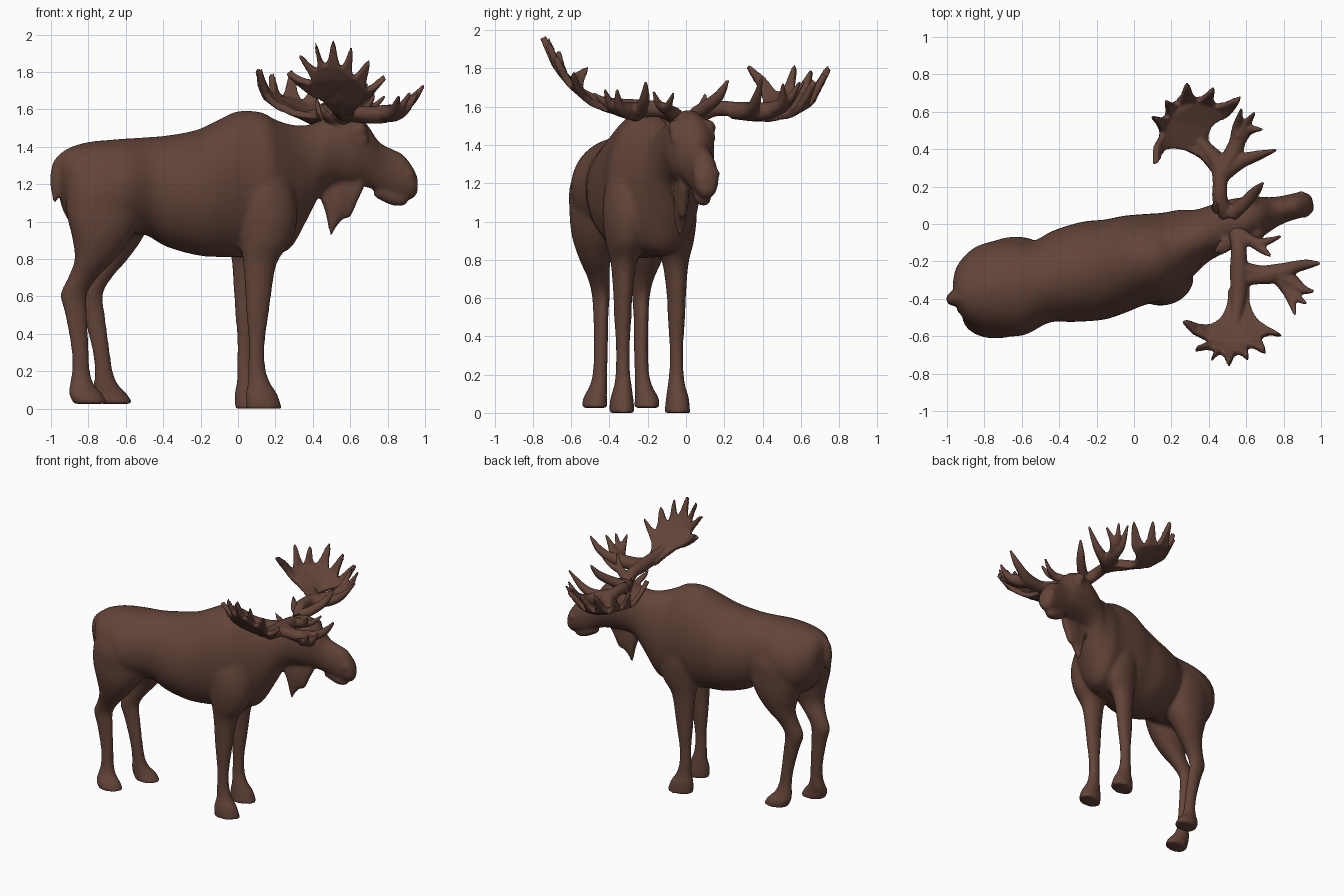
import bpy, bmesh, math
from mathutils import Vector

HEAD = Vector((0.976, 0.22, 0))      # direction the animal faces
LAT = Vector((-0.22, 0.976, 0))      # its left side
UP = Vector((0, 0, 1))

brown = bpy.data.materials.new("dark brown")
brown.diffuse_color = (0.125, 0.058, 0.041, 1)


def spline(rows, sub=4, closed=False):
    """Smooth curve of number rows through the given rows."""
    n, out = len(rows), []
    for i in range(n if closed else n - 1):
        p = [rows[j % n] if closed else rows[max(0, min(n - 1, j))] for j in range(i - 1, i + 3)]
        for k in range(sub):
            t = k / sub
            out.append([b + 0.5 * t * (c - a + t * (2 * a - 5 * b + 4 * c - d + t * (3 * (b - c) + d - a)))
                        for a, b, c, d in zip(*p)])
    return out if closed else out + [list(rows[-1])]


def loft(bm, rings, n=20):
    """Closed skin over elliptical rings given as (centre, u, v)."""
    loops = []
    for c, u, v in rings:
        loops.append([bm.verts.new(c + u * math.cos(2 * math.pi * i / n) + v * math.sin(2 * math.pi * i / n))
                      for i in range(n)])
    for a, b in zip(loops, loops[1:]):
        for i in range(n):
            bm.faces.new((a[i], a[(i + 1) % n], b[(i + 1) % n], b[i]))
    bm.faces.new(loops[0][::-1])
    bm.faces.new(loops[-1])


def trunk(bm, rows):
    """Upright sections: x, y, top, bottom, half width."""
    loft(bm, [(Vector((x, y, (t + b) / 2)), LAT * w, UP * (t - b) / 2) for x, y, t, b, w in spline(rows)], 40)


def leg_pair(bm, rows, mid, ahead):
    """Level sections x, y, z, half length, half width; the left leg is mirrored at y = mid and moved ahead."""
    rows = spline(rows)
    loft(bm, [(Vector((x, y, z)), HEAD * a, LAT * b) for x, y, z, a, b in rows], 28)
    loft(bm, [(Vector((x + ahead(z), 2 * mid - y, z)), HEAD * a, LAT * b) for x, y, z, a, b in rows], 28)


def tube(bm, pts, flat=1.0):
    """Round branch through (x, y, z, radius) points."""
    pts = spline(pts, 3)
    ps = [Vector(p[:3]) for p in pts]
    rings = []
    for i, p in enumerate(ps):
        q = (ps[min(i + 1, len(ps) - 1)] - ps[max(i - 1, 0)]).to_track_quat('Z', 'Y')
        r = max(pts[i][3], 0.006)
        rings.append((p, q @ Vector((r, 0, 0)), q @ Vector((0, r * flat, 0))))
    loft(bm, rings, 12)


def ball(bm, c, r):
    ret = bmesh.ops.create_icosphere(bm, subdivisions=2, radius=r)
    bmesh.ops.translate(bm, verts=ret['verts'], vec=c)


def palm(bm, outline, thick=0.035):
    """Thick plate from a rounded outline of (x, y, z) points."""
    f = bm.faces.new([bm.verts.new(p) for p in spline(outline, 3, True)])
    f.normal_update()
    if f.normal.z < 0:
        f.normal_flip()
    faces = bmesh.ops.triangulate(bm, faces=[f])['faces']
    bmesh.ops.solidify(bm, geom=faces, thickness=thick)


def finish(bm, name, voxel, smooth):
    bmesh.ops.recalc_face_normals(bm, faces=bm.faces[:])
    me = bpy.data.meshes.new(name)
    bm.to_mesh(me)
    bm.free()
    me.materials.append(brown)
    ob = bpy.data.objects.new(name, me)
    bpy.context.collection.objects.link(ob)
    m = ob.modifiers.new("blend", 'REMESH')
    m.mode, m.voxel_size, m.use_smooth_shade = 'VOXEL', voxel, True
    s = ob.modifiers.new("soften", 'SMOOTH')
    s.factor, s.iterations = 0.5, smooth
    return ob


# torso, neck and head
bm = bmesh.new()
trunk(bm, [
    (-0.955, -0.40, 1.34, 1.17, 0.07), (-0.91, -0.385, 1.39, 1.02, 0.165), (-0.80, -0.36, 1.425, 0.92, 0.24),
    (-0.65, -0.34, 1.44, 0.92, 0.262), (-0.50, -0.31, 1.45, 0.93, 0.222), (-0.38, -0.28, 1.46, 0.865, 0.25),
    (-0.22, -0.25, 1.49, 0.82, 0.268), (-0.10, -0.225, 1.545, 0.81, 0.255), (0.0, -0.195, 1.59, 0.81, 0.245),
    (0.12, -0.175, 1.585, 0.82, 0.235), (0.20, -0.145, 1.545, 0.825, 0.21), (0.28, -0.10, 1.52, 0.86, 0.18),
    (0.36, -0.065, 1.515, 1.0, 0.145), (0.44, -0.03, 1.54, 1.15, 0.135), (0.52, 0.0, 1.575, 1.19, 0.13),
    (0.60, 0.02, 1.58, 1.19, 0.125), (0.68, 0.045, 1.53, 1.185, 0.105), (0.75, 0.065, 1.43, 1.16, 0.08),
    (0.82, 0.085, 1.39, 1.13, 0.07), (0.88, 0.10, 1.36, 1.12, 0.068), (0.93, 0.11, 1.295, 1.12, 0.06),
    (0.957, 0.115, 1.24, 1.15, 0.035)])
# lower lip
tube(bm, [(0.74, 0.065, 1.17, 0.04), (0.83, 0.085, 1.13, 0.045), (0.88, 0.095, 1.115, 0.035), (0.905, 0.1, 1.11, 0.015)])
# dewlap under the throat
trunk(bm, [(0.43, -0.04, 1.24, 1.15, 0.03), (0.47, -0.035, 1.25, 1.04, 0.035), (0.495, -0.03, 1.25, 0.92, 0.035),
           (0.52, -0.03, 1.25, 0.96, 0.035), (0.56, -0.02, 1.25, 1.01, 0.035), (0.60, -0.015, 1.25, 1.02, 0.03),
           (0.64, -0.01, 1.24, 1.11, 0.03), (0.67, 0.0, 1.23, 1.17, 0.02)])
# brows, eyes and nostrils
for s in (-1, 1):
    c = Vector((0.65, 0.035, 0))
    ball(bm, c + LAT * 0.095 * s + UP * 1.44, 0.03)
    ball(bm, c - HEAD * 0.02 + LAT * 0.085 * s + UP * 1.49, 0.045)
    ball(bm, Vector((0.905, 0.105, 1.25)) + LAT * 0.045 * s, 0.03)
# ears
tube(bm, [(0.50, 0.06, 1.52, 0.03), (0.44, 0.09, 1.59, 0.04), (0.415, 0.10, 1.68, 0.008)], 0.5)
tube(bm, [(0.52, -0.08, 1.52, 0.03), (0.47, -0.13, 1.57, 0.04), (0.43, -0.15, 1.64, 0.008)], 0.5)
# tail
tube(bm, [(-0.91, -0.39, 1.36, 0.03), (-0.955, -0.40, 1.30, 0.04), (-0.97, -0.40, 1.2, 0.035), (-0.98, -0.405, 1.10, 0.01)])
# front legs
leg_pair(bm, [
    (0.08, -0.19, 1.50, 0.04, 0.03), (0.10, -0.23, 1.40, 0.11, 0.09), (0.13, -0.28, 1.22, 0.155, 0.13),
    (0.155, -0.30, 1.05, 0.165, 0.135), (0.15, -0.315, 0.90, 0.14, 0.105), (0.118, -0.325, 0.78, 0.092, 0.067),
    (0.108, -0.33, 0.60, 0.07, 0.048), (0.105, -0.33, 0.52, 0.062, 0.046), (0.10, -0.33, 0.35, 0.044, 0.036),
    (0.10, -0.33, 0.22, 0.047, 0.037), (0.112, -0.33, 0.14, 0.06, 0.046), (0.125, -0.335, 0.08, 0.085, 0.058),
    (0.14, -0.335, 0.0, 0.098, 0.066)], -0.19, lambda z: -0.06)
# hind legs
leg_pair(bm, [
    (-0.69, -0.35, 1.43, 0.06, 0.04), (-0.69, -0.41, 1.34, 0.17, 0.11), (-0.70, -0.45, 1.2, 0.215, 0.15),
    (-0.71, -0.465, 1.05, 0.21, 0.14), (-0.725, -0.475, 0.92, 0.165, 0.118), (-0.765, -0.475, 0.8, 0.11, 0.08),
    (-0.83, -0.455, 0.7, 0.08, 0.056), (-0.878, -0.445, 0.61, 0.072, 0.045), (-0.865, -0.445, 0.5, 0.06, 0.038),
    (-0.845, -0.445, 0.32, 0.047, 0.037), (-0.84, -0.45, 0.2, 0.049, 0.038), (-0.835, -0.46, 0.13, 0.066, 0.048),
    (-0.815, -0.475, 0.08, 0.09, 0.06), (-0.79, -0.475, 0.025, 0.092, 0.068)], -0.34, lambda z: 0.14 - 0.09 * z)
finish(bm, "moose_body", 0.011, 12)

# left antler: beam, bowl-shaped palm and brow tines
bm = bmesh.new()
tube(bm, [(0.50, 0.05, 1.54, 0.045), (0.46, 0.13, 1.585, 0.042), (0.46, 0.22, 1.59, 0.04), (0.45, 0.32, 1.57, 0.045),
          (0.38, 0.41, 1.56, 0.035), (0.32, 0.47, 1.575, 0.015)])
palm(bm, [(0.44, 0.26, 1.58), (0.36, 0.36, 1.59), (0.24, 0.40, 1.62), (0.17, 0.395, 1.69), (0.13, 0.325, 1.82),
          (0.13, 0.42, 1.75), (0.16, 0.49, 1.68), (0.115, 0.565, 1.83), (0.19, 0.565, 1.68), (0.19, 0.65, 1.80),
          (0.24, 0.635, 1.67), (0.29, 0.735, 1.82), (0.34, 0.65, 1.65), (0.425, 0.71, 1.78), (0.43, 0.62, 1.62),
          (0.56, 0.66, 1.75), (0.51, 0.575, 1.61), (0.43, 0.53, 1.57), (0.40, 0.45, 1.55), (0.46, 0.39, 1.56),
          (0.52, 0.32, 1.57)])
tube(bm, [(0.46, 0.24, 1.58, 0.045), (0.51, 0.34, 1.575, 0.05), (0.55, 0.43, 1.58, 0.045), (0.555, 0.52, 1.61, 0.03), (0.575, 0.615, 1.73, 0.008)])
tube(bm, [(0.49, 0.28, 1.575, 0.045), (0.57, 0.335, 1.58, 0.04), (0.66, 0.365, 1.63, 0.028), (0.76, 0.395, 1.75, 0.008)])
tube(bm, [(0.55, 0.43, 1.58, 0.04), (0.61, 0.50, 1.62, 0.028), (0.685, 0.505, 1.72, 0.008)])
tube(bm, [(0.56, 0.47, 1.6, 0.035), (0.605, 0.54, 1.64, 0.024), (0.645, 0.595, 1.73, 0.008)])
tube(bm, [(0.52, 0.05, 1.56, 0.04), (0.60, 0.12, 1.61, 0.034), (0.65, 0.175, 1.66, 0.028), (0.69, 0.22, 1.74, 0.008)])
finish(bm, "left_antler", 0.008, 3)

# right antler: beam, upright fan palm and brow tines
bm = bmesh.new()
tube(bm, [(0.55, -0.04, 1.54, 0.045), (0.56, -0.13, 1.585, 0.042), (0.56, -0.24, 1.59, 0.048), (0.56, -0.36, 1.60, 0.045),
          (0.55, -0.46, 1.625, 0.035), (0.54, -0.54, 1.67, 0.025), (0.53, -0.60, 1.73, 0.012)])
palm(bm, [(0.51, -0.34, 1.60), (0.50, -0.42, 1.62), (0.46, -0.50, 1.66), (0.38, -0.535, 1.71), (0.28, -0.51, 1.81),
          (0.33, -0.58, 1.78), (0.40, -0.615, 1.77), (0.33, -0.655, 1.90), (0.43, -0.65, 1.82), (0.415, -0.715, 1.97),
          (0.47, -0.67, 1.84), (0.51, -0.735, 1.98), (0.55, -0.67, 1.83), (0.605, -0.705, 1.94), (0.61, -0.635, 1.78),
          (0.70, -0.67, 1.87), (0.68, -0.585, 1.72), (0.78, -0.585, 1.79), (0.67, -0.515, 1.66), (0.62, -0.42, 1.61),
          (0.61, -0.32, 1.60)])
tube(bm, [(0.56, -0.24, 1.585, 0.048), (0.67, -0.265, 1.57, 0.045), (0.78, -0.26, 1.575, 0.05), (0.86, -0.23, 1.60, 0.034),
          (0.93, -0.215, 1.65, 0.026), (0.995, -0.21, 1.73, 0.008)])
tube(bm, [(0.57, -0.30, 1.59, 0.04), (0.64, -0.285, 1.58, 0.04), (0.74, -0.28, 1.575, 0.04)])
tube(bm, [(0.76, -0.26, 1.575, 0.045), (0.84, -0.31, 1.58, 0.045), (0.90, -0.35, 1.61, 0.028), (0.96, -0.36, 1.69, 0.008)])
tube(bm, [(0.78, -0.29, 1.575, 0.04), (0.83, -0.37, 1.59, 0.032), (0.86, -0.485, 1.67, 0.008)])
tube(bm, [(0.82, -0.33, 1.58, 0.035), (0.87, -0.39, 1.61, 0.024), (0.92, -0.425, 1.69, 0.008)])
# small forked tine over the brow
tube(bm, [(0.57, -0.06, 1.56, 0.04), (0.65, -0.10, 1.585, 0.03), (0.72, -0.09, 1.61, 0.02), (0.785, -0.065, 1.67, 0.008)])
tube(bm, [(0.63, -0.09, 1.58, 0.032), (0.69, -0.14, 1.61, 0.022), (0.73, -0.17, 1.68, 0.008)])
finish(bm, "right_antler", 0.008, 3)
